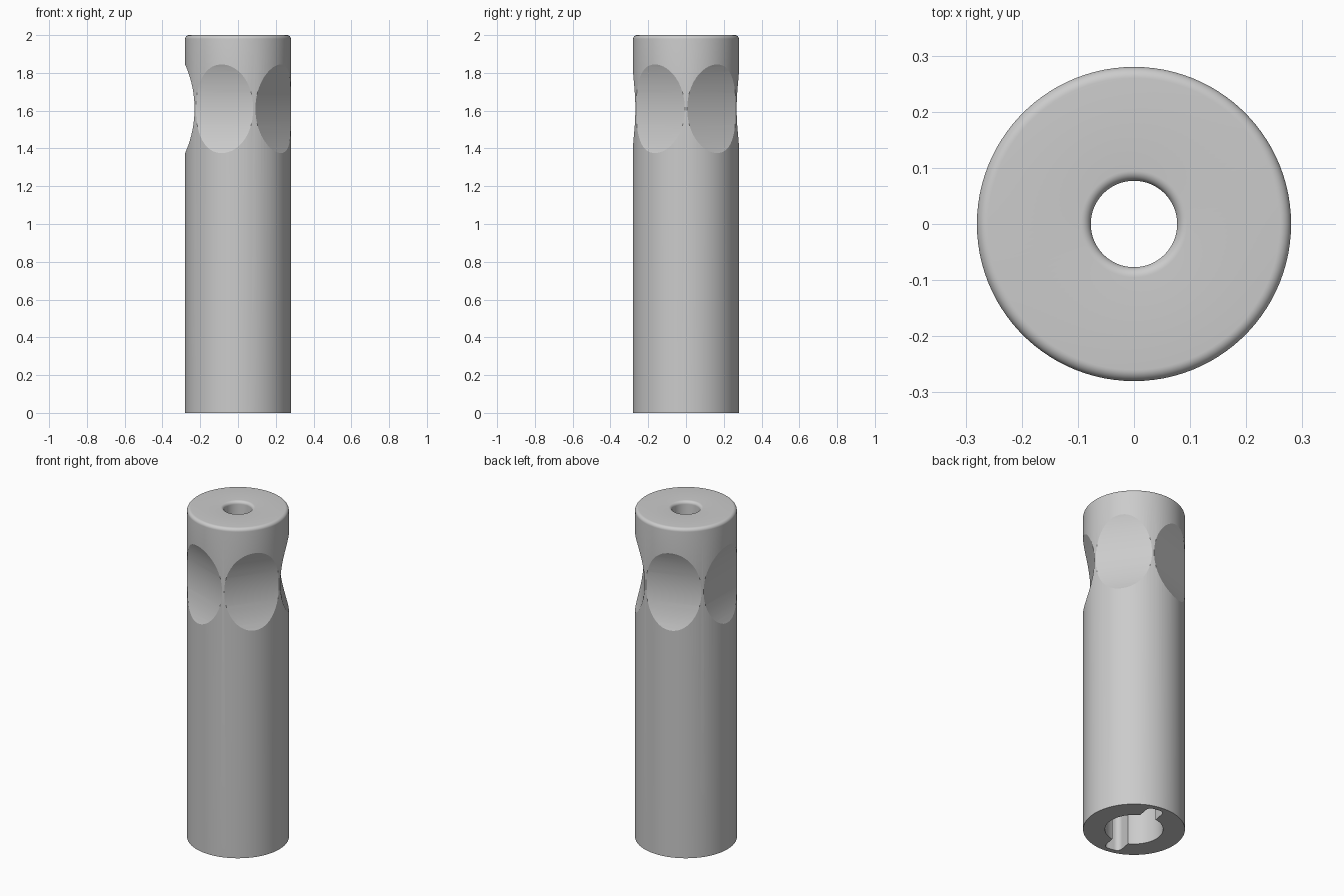
import bpy, bmesh, math
from mathutils import Matrix, Vector

cube = bpy.data.objects.get("Cube")
if cube:
    bpy.data.objects.remove(cube)

RADIUS, HEIGHT = 0.28, 2.0
HOLE, BORE, BORE_DEPTH = 0.077, 0.16, 0.6
SEGMENTS = 100

grey = bpy.data.materials.new("plain grey")
grey.use_nodes = True
colour = (0.6, 0.6, 0.6, 1)
grey.diffuse_color = colour
grey.node_tree.nodes["Principled BSDF"].inputs["Base Color"].default_value = colour


def make_object(name, bm):
    bmesh.ops.recalc_face_normals(bm, faces=bm.faces)
    mesh = bpy.data.meshes.new(name)
    bm.to_mesh(mesh)
    bm.free()
    mesh.materials.append(grey)
    obj = bpy.data.objects.new(name, mesh)
    bpy.context.collection.objects.link(obj)
    return obj


def fillet(cx, cz, r, start, end, steps=8):
    angles = [math.radians(start + (end - start) * i / steps) for i in range(steps + 1)]
    return [(cx + r * math.cos(a), cz + r * math.sin(a)) for a in angles]


# Turned handle: outer wall, rounded top rim, rounded hole, wider bore below
profile = [(BORE, 0), (RADIUS, 0)]
profile += fillet(RADIUS - 0.02, HEIGHT - 0.02, 0.02, 0, 90)
profile += fillet(HOLE + 0.018, HEIGHT - 0.018, 0.018, 90, 180)
profile += [(HOLE, BORE_DEPTH), (BORE, BORE_DEPTH)]
bm = bmesh.new()
rings = []
for i in range(SEGMENTS):
    a = math.tau * i / SEGMENTS
    rings.append([bm.verts.new((r * math.cos(a), r * math.sin(a), z)) for r, z in profile])
for i, ring in enumerate(rings):
    after = rings[(i + 1) % SEGMENTS]
    for j in range(len(profile)):
        k = (j + 1) % len(profile)
        bm.faces.new((ring[j], after[j], after[k], ring[k]))
handle = make_object("handle", bm)

# Five shallow finger scoops around the grip
cutters = []
SCOOP_RADIUS, SCOOP_FLOOR = 0.577, 0.23
for i in range(5):
    bm = bmesh.new()
    bmesh.ops.create_cone(bm, cap_ends=True, segments=128, radius1=SCOOP_RADIUS,
                          radius2=SCOOP_RADIUS, depth=0.8)
    place = (Matrix.Rotation(math.pi + math.tau * i / 5, 4, "Z")
             @ Matrix.Translation((SCOOP_FLOOR + SCOOP_RADIUS, 0, 1.61))
             @ Matrix.Rotation(math.pi / 2, 4, "X"))
    bmesh.ops.transform(bm, matrix=place, verts=bm.verts)
    cutters.append(make_object("scoop_cutter", bm))

# Pair of opposite key slots beside the bore
bm = bmesh.new()
bmesh.ops.create_cube(bm, size=1)
bmesh.ops.scale(bm, vec=(0.5, 0.1, 0.5), verts=bm.verts)
upright = [e for e in bm.edges if abs((e.verts[0].co - e.verts[1].co).z) > 0.1]
bmesh.ops.bevel(bm, geom=upright, offset=0.03, segments=8, affect="EDGES", profile=0.5)
bmesh.ops.translate(bm, vec=Vector((0, 0, 0.15)), verts=bm.verts)
bmesh.ops.rotate(bm, matrix=Matrix.Rotation(math.radians(80), 3, "Z"), verts=bm.verts)
cutters.append(make_object("slot_cutter", bm))

# Cut the handle and discard the cutters
for cutter in cutters:
    cutter.hide_render = True
    cut = handle.modifiers.new(cutter.name, "BOOLEAN")
    cut.operation = "DIFFERENCE"
    cut.solver = "EXACT"
    cut.object = cutter
graph = bpy.context.evaluated_depsgraph_get()
finished = bpy.data.meshes.new_from_object(handle.evaluated_get(graph))
handle.modifiers.clear()
handle.data = finished
finished.materials.clear()
finished.materials.append(grey)
for face in finished.polygons:
    face.material_index = 0
for cutter in cutters:
    bpy.data.objects.remove(cutter)

# Smooth walls with crisp edges
for obj in bpy.context.selected_objects:
    obj.select_set(False)
handle.select_set(True)
bpy.context.view_layer.objects.active = handle
bpy.ops.object.shade_smooth_by_angle(angle=math.radians(16))
